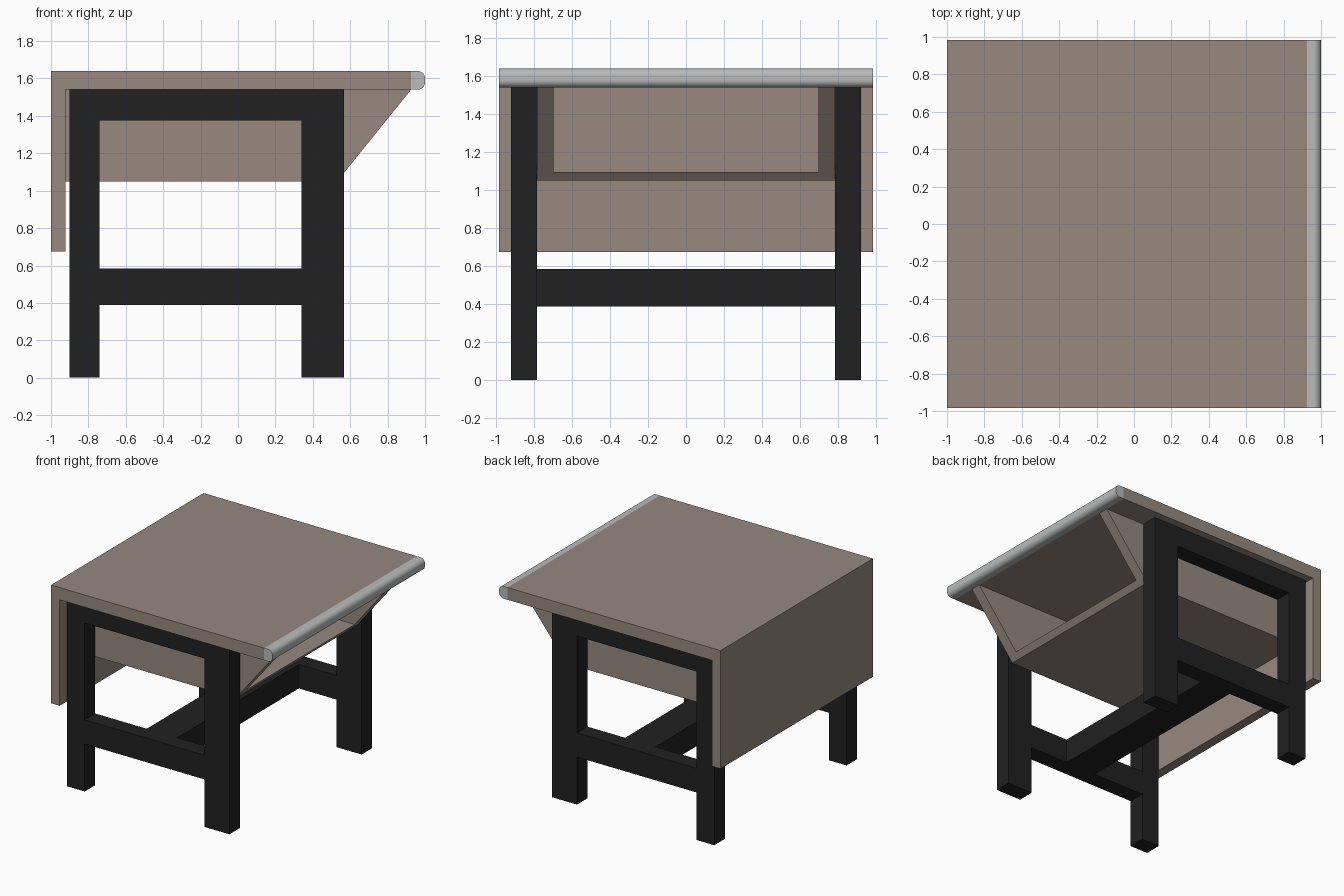
import bpy, math

if "Cube" in bpy.data.objects:
    bpy.data.objects.remove(bpy.data.objects["Cube"])


def material(name, r, g, b):
    m = bpy.data.materials.new(name)
    m.diffuse_color = (r, g, b, 1)
    m.use_nodes = True
    m.node_tree.nodes["Principled BSDF"].inputs["Base Color"].default_value = m.diffuse_color
    return m


BROWN = material("taupe panel", 0.31, 0.25, 0.215)
BLACK = material("black frame", 0.015, 0.015, 0.015)
GREY = material("grey edge", 0.49, 0.50, 0.50)


def prism(name, profile, y0, y1, mat):
    """Extrude an x/z outline along y."""
    n = len(profile)
    verts = [(x, y0, z) for x, z in profile] + [(x, y1, z) for x, z in profile]
    faces = [tuple(range(n)), tuple(reversed(range(n, 2 * n)))]
    faces += [(i, i + n, (i + 1) % n + n, (i + 1) % n) for i in range(n)]
    me = bpy.data.meshes.new(name)
    me.from_pydata(verts, [], faces)
    me.materials.append(mat)
    ob = bpy.data.objects.new(name, me)
    bpy.context.collection.objects.link(ob)
    return ob


def box(name, x0, x1, y0, y1, z0, z1, mat):
    return prism(name, [(x0, z0), (x1, z0), (x1, z1), (x0, z1)], y0, y1, mat)


TOP, UNDER, HALF = 1.64, 1.54, 0.983

# Table top folding down into the back panel
prism("top_and_back_panel",
      [(-1, 0.675), (-0.922, 0.675), (-0.922, UNDER), (0.925, UNDER), (0.925, TOP), (-1, TOP)],
      -HALF, HALF, BROWN)

# Rounded front edge strip
r = 0.04
outline = [(0.925, TOP), (0.925, UNDER)]
for cz, start in ((UNDER + r, -90), (TOP - r, 0)):
    for i in range(9):
        a = math.radians(start + i * 90 / 8)
        outline.append((1 - r + r * math.cos(a), cz + r * math.sin(a)))
edge = prism("front_edge_strip", outline, -HALF, HALF, GREY)
bpy.context.view_layer.objects.active = edge
edge.select_set(True)
bpy.ops.object.shade_smooth_by_angle(angle=math.radians(30))
edge.select_set(False)

# Open shelf box under the top, with slanted front
slope = (0.925 - 0.53) / (UNDER - 1.05)
for side, s in (("left", -1), ("right", 1)):
    ys = sorted((s * 0.698, s * 0.785))
    prism(side + "_shelf_side", [(-0.922, 1.05), (0.53, 1.05), (0.925, UNDER), (-0.922, UNDER)],
          ys[0], ys[1], BROWN)
prism("shelf_floor", [(-0.922, 1.05), (0.53, 1.05), (0.53 + slope * 0.045, 1.095), (-0.922, 1.095)],
      -0.698, 0.698, BROWN)

# Leg frames: one on each side, each with two legs and two rails
for side, s in (("left", -1), ("right", 1)):
    y0, y1 = sorted((s * 0.785, s * 0.92))
    box(side + "_back_leg", -0.90, -0.74, y0, y1, 0, UNDER, BLACK)
    box(side + "_front_leg", 0.34, 0.567, y0, y1, 0, UNDER, BLACK)
    box(side + "_upper_rail", -0.74, 0.34, y0, y1, 1.375, UNDER, BLACK)
    box(side + "_lower_rail", -0.74, 0.34, y0, y1, 0.388, 0.585, BLACK)

# Cross beam joining the two lower rails
box("cross_beam", -0.275, 0.0, -0.785, 0.785, 0.388, 0.585, BLACK)
